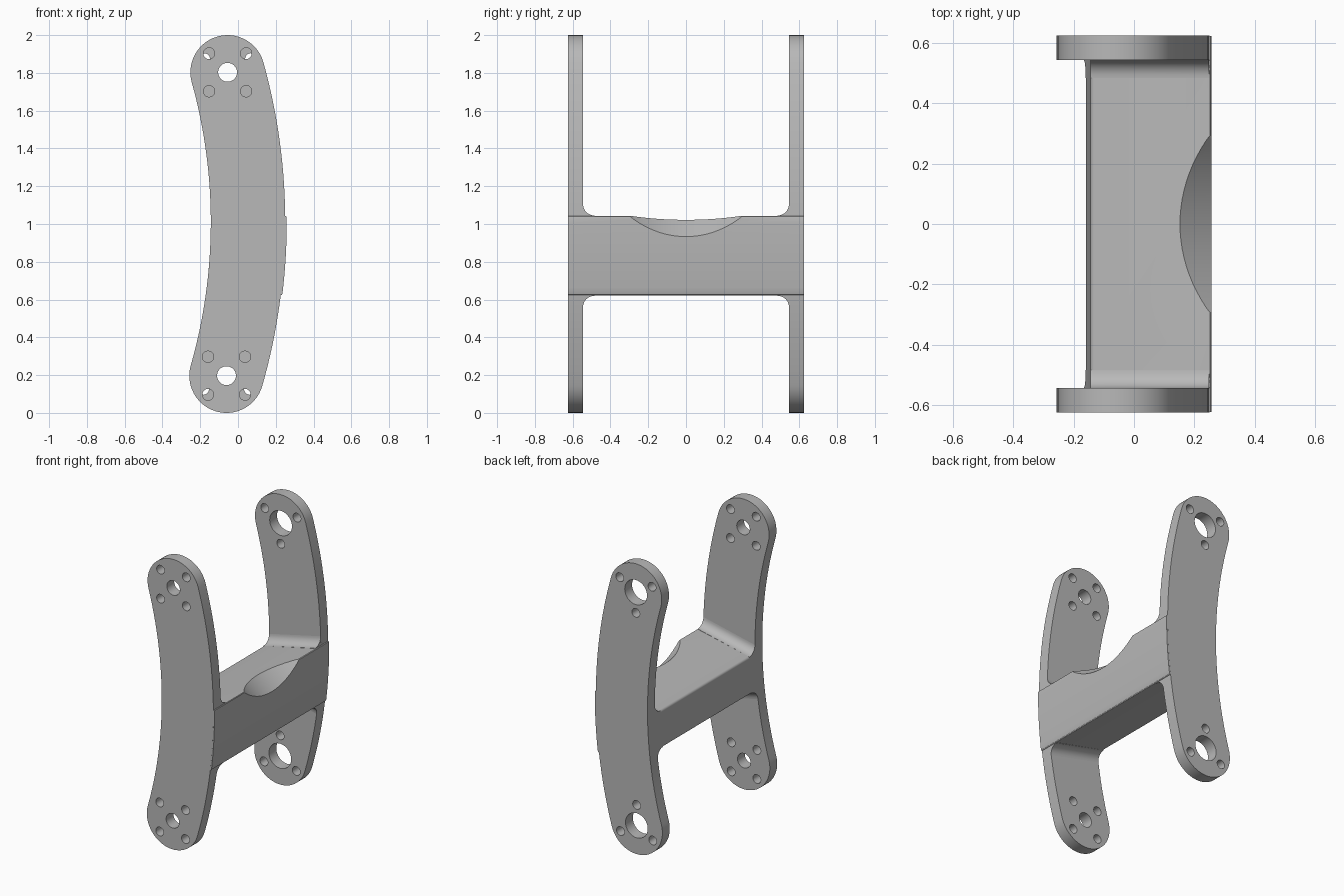
import bpy, bmesh, math
from mathutils import Matrix, Vector

if "Cube" in bpy.data.objects:
    bpy.data.objects.remove(bpy.data.objects["Cube"], do_unlink=True)

# Shared dimensions: both plates follow one large arc
ARC_X, ARC_Z, ARC_R = -2.907, 1.01, 2.96
HALF_W = 0.197
TOP_Z, BOTTOM_Z = 1.803, 0.197
Y_IN, Y_OUT = 0.545, 0.625
FILLET = 0.06

grey = bpy.data.materials.new("satin grey")
grey.use_nodes = True
GREY = (0.48, 0.48, 0.48, 1)
grey.diffuse_color = GREY
grey.node_tree.nodes["Principled BSDF"].inputs["Base Color"].default_value = GREY


def arc_x(radius, z):
    return ARC_X + math.sqrt(radius ** 2 - (z - ARC_Z) ** 2)


def finish(bm, name):
    bmesh.ops.recalc_face_normals(bm, faces=bm.faces)
    mesh = bpy.data.meshes.new(name)
    bm.to_mesh(mesh)
    bm.free()
    mesh.materials.append(grey)
    obj = bpy.data.objects.new(name, mesh)
    bpy.context.collection.objects.link(obj)
    return obj


def loft(stations):
    """Skin matching (y, [(x, z), ...]) sections and cap both ends."""
    bm = bmesh.new()
    rings = [[bm.verts.new((x, y, z)) for x, z in pts] for y, pts in stations]
    for a, b in zip(rings, rings[1:]):
        for i in range(len(a)):
            j = (i + 1) % len(a)
            bm.faces.new((a[i], a[j], b[j], b[i]))
    bm.faces.new(rings[0])
    bm.faces.new(rings[-1])
    return bm


def cut(obj, cutter):
    cutter.hide_render = True
    mod = obj.modifiers.new("cut", 'BOOLEAN')
    mod.operation, mod.solver, mod.object = 'DIFFERENCE', 'EXACT', cutter
    activate(obj)
    bpy.ops.object.modifier_apply(modifier=mod.name)
    bpy.data.objects.remove(cutter, do_unlink=True)


def activate(obj):
    bpy.ops.object.select_all(action='DESELECT')
    obj.select_set(True)
    bpy.context.view_layer.objects.active = obj


def smooth(obj):
    activate(obj)
    bpy.ops.object.shade_smooth_by_angle(angle=math.radians(30))


def plate_outline():
    """Curved slot: two concentric arcs closed by round ends."""
    lo = math.asin((BOTTOM_Z - ARC_Z) / ARC_R)
    hi = math.asin((TOP_Z - ARC_Z) / ARC_R)

    def on_arc(r, a):
        return (ARC_X + r * math.cos(a), ARC_Z + r * math.sin(a))

    def cap(a, start):
        cx, cz = on_arc(ARC_R, a)
        steps = [a + start + math.pi * i / 28 for i in range(1, 28)]
        return [(cx + HALF_W * math.cos(t), cz + HALF_W * math.sin(t)) for t in steps]

    angles = [lo + (hi - lo) * i / 32 for i in range(33)]
    outer = [on_arc(ARC_R + HALF_W, a) for a in angles]
    inner = [on_arc(ARC_R - HALF_W, a) for a in reversed(angles)]
    return outer + cap(hi, 0) + inner + cap(lo, math.pi)


def hole_cutter(holes, y):
    bm = bmesh.new()
    for x, z, r in holes:
        place = Matrix.Translation((x, y, z)) @ Matrix.Rotation(math.pi / 2, 4, 'X')
        bmesh.ops.create_cone(bm, cap_ends=True, segments=32, radius1=r,
                              radius2=r, depth=0.3, matrix=place)
    return finish(bm, "hole_cutter")


def bar_section(grow, extra):
    """Wedge section, taller toward +x, with sides on the plate arcs."""
    n = 10
    left, right = (0.71 - grow, 0.957 + grow), (0.62 - grow, 1.045 + grow)
    pts = []
    for i in range(n + 1):
        z = right[0] + (right[1] - right[0]) * i / n
        pts.append((arc_x(ARC_R + HALF_W + extra, z), z))
    for i in range(n + 1):
        z = left[1] + (left[0] - left[1]) * i / n
        pts.append((arc_x(ARC_R - HALF_W, z), z))
    return pts


# Side plates: four-bolt pattern in front, three-bolt pattern at the back
ends = [(arc_x(ARC_R, z), z, sign) for z, sign in ((TOP_Z, 1), (BOTTOM_Z, -1))]
front_holes, back_holes = [], []
for x, z, sign in ends:
    front_holes.append((x, z, 0.05))
    front_holes += [(x + 0.098 * i, z + 0.1 * j, 0.03) for i in (-1, 1) for j in (-1, 1)]
    back_holes.append((x, z, 0.085))
    for k in range(3):
        a = sign * math.radians(30 + 120 * k)
        back_holes.append((x + 0.142 * math.cos(a), z + 0.142 * math.sin(a), 0.03))

for name, side, holes in (("front_plate", -1, front_holes), ("back_plate", 1, back_holes)):
    plate = finish(loft([(side * y, plate_outline()) for y in (Y_IN, Y_OUT)]), name)
    cut(plate, hole_cutter(holes, side * (Y_IN + Y_OUT) / 2))
    smooth(plate)

# Crossbar with softened long edges
end_y = Y_OUT - 0.0005
bm = loft([(y, bar_section(0, 0.008)) for y in (-end_y, end_y)])
bmesh.ops.recalc_face_normals(bm, faces=bm.faces)
long_edges = [e for e in bm.edges
              if abs(e.verts[0].co.y - e.verts[1].co.y) > 1 and e.calc_face_angle() > 0.6]
bmesh.ops.bevel(bm, geom=long_edges, offset=0.012, segments=3, profile=0.5, affect='EDGES')
crossbar = finish(bm, "crossbar")

# Round scoop across the upper right edge of the bar
bm = bmesh.new()
outward = Vector((0.648, 0, 0.762))
scoop_r = 0.578
centre = Vector((0.255, 0, 1.045)) + outward * (scoop_r - 0.084)
axis = Vector((-0.762, 0, 0.648))
place = Matrix.Translation(centre) @ axis.to_track_quat('Z', 'Y').to_matrix().to_4x4()
bmesh.ops.create_cone(bm, cap_ends=True, segments=128, radius1=scoop_r,
                      radius2=scoop_r, depth=1.2, matrix=place)
cut(crossbar, finish(bm, "scoop_cutter"))
smooth(crossbar)

# Concave fillets where the bar meets each plate
for name, side in (("front_fillet", -1), ("back_fillet", 1)):
    stations = []
    for i in range(9):
        t = math.pi / 2 * i / 8
        y = Y_IN - FILLET + FILLET * math.sin(t)
        stations.append((side * y, bar_section(FILLET * (1 - math.cos(t)), 0)))
    stations.append((side * (Y_IN + 0.01), bar_section(FILLET, -0.001)))
    smooth(finish(loft(stations), name))
